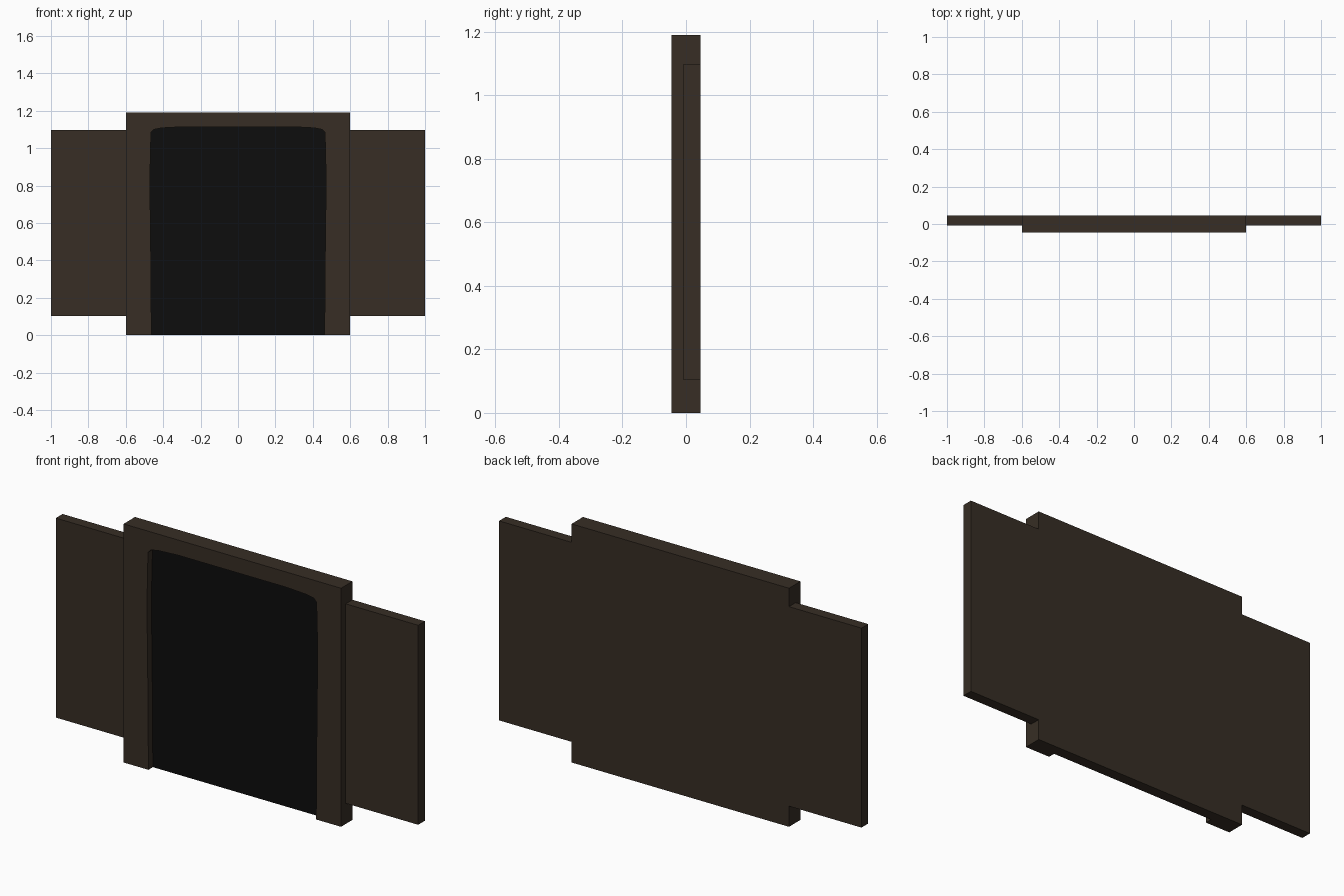
import bpy, bmesh

if "Cube" in bpy.data.objects:
    bpy.data.objects.remove(bpy.data.objects["Cube"])

def material(name, col):
    m = bpy.data.materials.new(name)
    m.diffuse_color = (*col, 1)
    m.use_nodes = True
    m.node_tree.nodes["Principled BSDF"].inputs["Base Color"].default_value = m.diffuse_color
    return m

brown = material("dark_brown", (0.038, 0.027, 0.018))
black = material("soot_black", (0.004, 0.004, 0.004))

def slab(name, outline, y0, y1, mat):
    """Extrude an (x, z) outline from y0 to y1."""
    bm = bmesh.new()
    face = bm.faces.new([bm.verts.new((x, y0, z)) for x, z in outline])
    ext = bmesh.ops.extrude_face_region(bm, geom=[face])
    verts = [v for v in ext["geom"] if isinstance(v, bmesh.types.BMVert)]
    bmesh.ops.translate(bm, verts=verts, vec=(0, y1 - y0, 0))
    bmesh.ops.recalc_face_normals(bm, faces=bm.faces)
    me = bpy.data.meshes.new(name)
    bm.to_mesh(me)
    bm.free()
    me.materials.append(mat)
    ob = bpy.data.objects.new(name, me)
    bpy.context.collection.objects.link(ob)
    return ob

def mirrored(half):
    """Complete a right-hand outline with its left-hand reflection."""
    return half + [(-x, z) for x, z in reversed(half)]

FRONT, RECESS, BACK = -0.045, -0.008, 0.045
W, H = 0.6, 1.19
Z0, Z1 = 0.103, 1.098

# Back plate with both side wings, flush at the rear
slab("back_plate_with_wings",
     mirrored([(W, 0), (W, Z0), (1, Z0), (1, Z1), (W, Z1), (W, H)]),
     RECESS, BACK, brown)

# Opening outline, right half from the foot to the nearly flat arch
opening = [(0.463, 0), (0.465, 0.3), (0.468, 0.6), (0.471, 0.78),
           (0.468, 1.0), (0.464, 1.085), (0.45, 1.1), (0.41, 1.108), (0.3, 1.114)]

# Raised surround, open at the bottom
arch = mirrored(opening)
slab("raised_surround", [(W, 0), (W, H), (-W, H), (-W, 0)] + arch[::-1],
     FRONT, RECESS, brown)

# Sheared-off thin dark panel inside the opening
slab("dark_panel", arch, RECESS - 0.002, RECESS, black)
